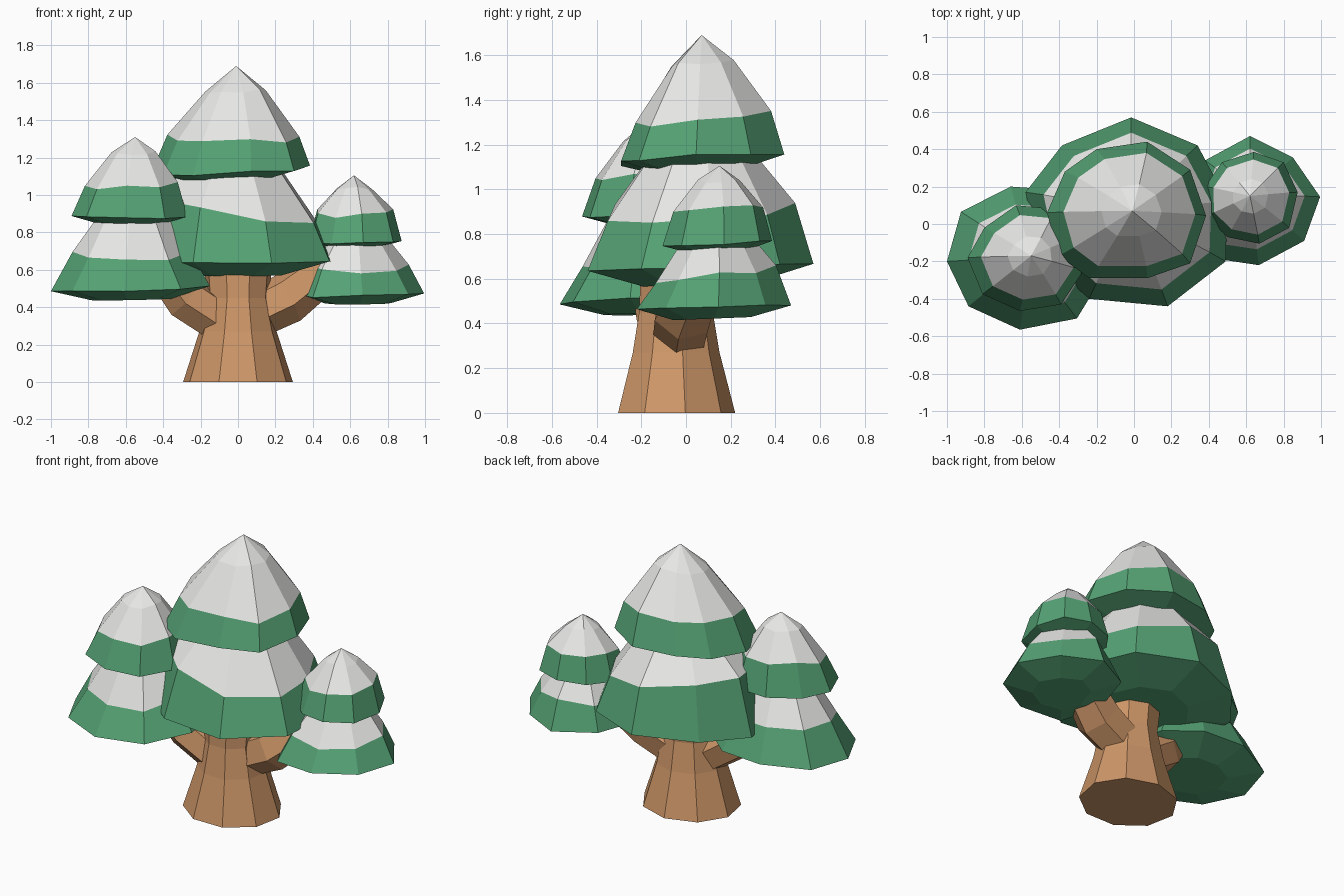
import bpy, bmesh, random
from math import cos, sin, radians, tau
from mathutils import Vector

random.seed(4)
cube = bpy.data.objects.get("Cube")
if cube:
    bpy.data.objects.remove(cube, do_unlink=True)


def material(name, rgb):
    mat = bpy.data.materials.new(name)
    mat.use_nodes = True
    color = (*rgb, 1)
    mat.diffuse_color = color
    mat.node_tree.nodes["Principled BSDF"].inputs["Base Color"].default_value = color
    return mat


GREEN = material("needle green", (0.09, 0.36, 0.175))
SNOW = material("snow white", (0.81, 0.81, 0.80))
BARK = material("bark brown", (0.62, 0.31, 0.14))


def loft(name, rings, mats, snow_from=None):
    """Skin a stack of rings; a one-point ring closes to a tip."""
    bm = bmesh.new()
    loops = [[bm.verts.new(p) for p in ring] for ring in rings]
    bm.faces.new(loops[0][::-1])
    for level, (low, high) in enumerate(zip(loops, loops[1:])):
        n = len(low)
        for i in range(n):
            j = (i + 1) % n
            if len(high) == 1:
                face = bm.faces.new((low[i], low[j], high[0]))
            else:
                face = bm.faces.new((low[i], low[j], high[j], high[i]))
            if snow_from is not None and level >= snow_from:
                face.material_index = 1
    if len(loops[-1]) > 1:
        bm.faces.new(loops[-1])
    bmesh.ops.recalc_face_normals(bm, faces=bm.faces)
    mesh = bpy.data.meshes.new(name)
    bm.to_mesh(mesh)
    bm.free()
    for mat in mats:
        mesh.materials.append(mat)
    obj = bpy.data.objects.new(name, mesh)
    bpy.context.collection.objects.link(obj)
    return obj


def tier(name, outline, apex, rim, snow, shoulder, lean=(0, 0.04), snow_lean=(0, 0.1)):
    """Faceted foliage skirt on a rim outline: dished underside, green band, snowy cap."""
    corners = [Vector((x, y, 0)) for x, y in outline]
    base = sum(corners, Vector()) / len(corners)
    reach = sum((c - base).length for c in corners) / len(corners)
    tip = Vector(apex)
    knee = snow + 0.66 * (tip.z - snow)
    # height, radius share, drift towards the tip, unevenness, slope
    levels = [(rim - 0.14 * reach, 0.5, 0, 0, lean), (rim, 1, 0, 0.008, lean),
              (snow, shoulder, 0.4, 0.015, snow_lean), (knee, 0.38, 0.8, 0.01, lean)]
    rings = []
    for z, share, drift, rough, slope in levels:
        mid = base.lerp(Vector((tip.x, tip.y, 0)), drift)
        ring = []
        for corner in corners:
            d = (corner - base) * share
            rise = slope[0] * d.x + slope[1] * d.y + random.uniform(-rough, rough)
            ring.append(mid + d + Vector((0, 0, z + rise)))
        rings.append(ring)
    rings.append([tip])
    return loft(name, rings, (GREEN, SNOW), snow_from=2)


def limb(name, path, sides, phase=0):
    """Tapered bark tube along (x, y, z, radius) points."""
    pts = [Vector(p[:3]) for p in path]
    rings = []
    for k, p in enumerate(path):
        along = pts[min(k + 1, len(pts) - 1)] - pts[max(k - 1, 0)]
        side = Vector((0, 1, 0))
        side = (side - along * side.dot(along) / along.length_squared).normalized()
        other = side.cross(along.normalized())
        rings.append([pts[k] + p[3] * (cos(a) * other + sin(a) * side)
                      for a in (radians(phase) + tau * i / sides for i in range(sides))])
    return loft(name, rings, (BARK,))


# Trunk: flat, flared foot narrowing to the crown
trunk_rings = []
for z, rx, ry, y in ((0, 0.298, 0.27, -0.05), (0.27, 0.21, 0.2, -0.05),
                     (0.45, 0.17, 0.17, -0.05), (0.72, 0.19, 0.18, -0.03)):
    trunk_rings.append([(rx * cos(a), y + ry * sin(a), z)
                        for a in (radians(10) + tau * i / 9 for i in range(9))])
loft("trunk", trunk_rings, (BARK,))

# Branches carrying the two side crowns
limb("right_branch", [(-0.04, -0.06, 0.29, 0.12), (-0.28, -0.10, 0.45, 0.125),
                      (-0.42, -0.14, 0.64, 0.11)], 6, 20)
limb("left_branch", [(0.02, -0.03, 0.33, 0.13), (0.26, -0.01, 0.445, 0.14),
                     (0.45, 0.05, 0.59, 0.12)], 6, 50)

# Middle crown
tier("middle_lower_foliage",
     [(0.5, 0.12), (0.34, 0.42), (-0.015, 0.57), (-0.385, 0.42), (-0.58, 0.17),
      (-0.51, -0.16), (-0.24, -0.4), (0.18, -0.44), (0.49, -0.2)],
     (-0.02, 0.07, 1.36), 0.65, 0.92, 0.83, (0, 0.04), (-0.14, 0.06))
tier("middle_upper_foliage",
     [(0.385, 0.045), (0.3, 0.29), (0.07, 0.44), (-0.2, 0.4), (-0.37, 0.28),
      (-0.465, 0.06), (-0.4, -0.17), (-0.24, -0.29), (0.07, -0.29), (0.3, -0.21)],
     (-0.01, 0.07, 1.69), 1.135, 1.315, 0.83, (0.04, 0.06))

# Crown on the model's right
tier("right_lower_foliage",
     [(-0.19, 0.02), (-0.38, 0.18), (-0.66, 0.2), (-0.925, 0.065), (-1, -0.2),
      (-0.885, -0.44), (-0.61, -0.565), (-0.305, -0.505), (-0.15, -0.25)],
     (-0.56, -0.17, 1.05), 0.5, 0.69, 0.74, (0.02, 0.02))
tier("right_upper_foliage",
     [(-0.29, -0.06), (-0.42, 0.08), (-0.63, 0.1), (-0.8, -0.02), (-0.89, -0.18),
      (-0.81, -0.375), (-0.61, -0.465), (-0.39, -0.43), (-0.27, -0.25)],
     (-0.55, -0.17, 1.31), 0.885, 1.06, 0.8, (0.01, 0.02))

# Crown on the model's left
tier("left_lower_foliage",
     [(0.995, 0.145), (0.85, 0.355), (0.62, 0.47), (0.38, 0.34), (0.295, 0.05),
      (0.4, -0.18), (0.667, -0.22), (0.91, -0.09)],
     (0.63, 0.14, 0.90), 0.47, 0.62, 0.78)
tier("left_upper_foliage",
     [(0.875, 0.17), (0.8, 0.33), (0.64, 0.385), (0.47, 0.33), (0.38, 0.2),
      (0.385, 0.04), (0.5, -0.07), (0.67, -0.105), (0.83, -0.02)],
     (0.62, 0.15, 1.105), 0.755, 0.91, 0.82)
